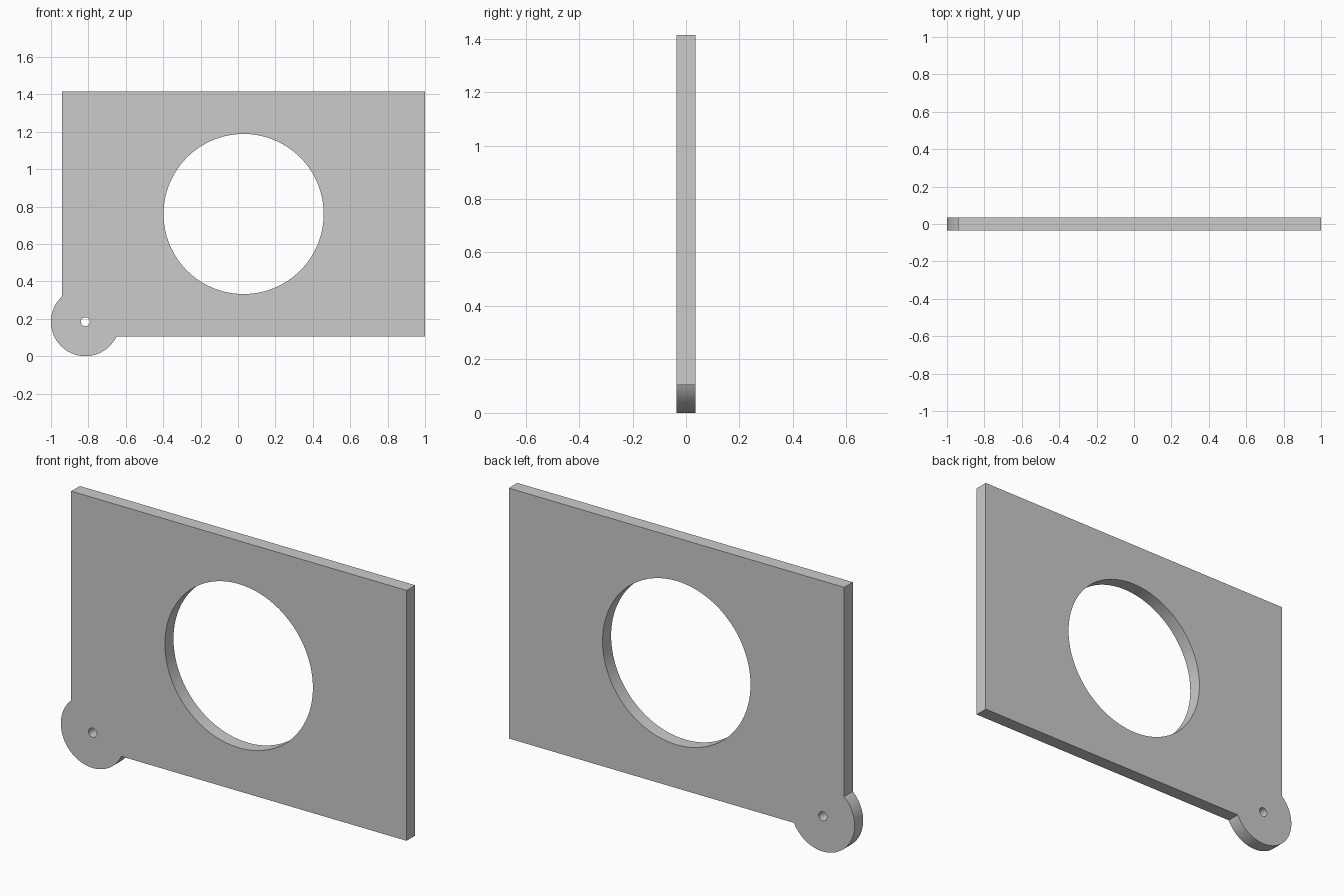
import bpy, bmesh
from math import sin, cos, atan2, sqrt, pi

if "Cube" in bpy.data.objects:
    bpy.data.objects.remove(bpy.data.objects["Cube"])

THICK = 0.071
LEFT, RIGHT, BOTTOM, TOP = -0.94, 1.0, 0.105, 1.414
LUG_X, LUG_Z, LUG_R = -0.816, 0.184, 0.184


def arc(cx, cz, r, a0, a1, n):
    return [(cx + r * cos(a0 + (a1 - a0) * i / n),
             cz + r * sin(a0 + (a1 - a0) * i / n)) for i in range(n + 1)]


def circle(cx, cz, r, n):
    return arc(cx, cz, r, 0, 2 * pi, n)[:-1]


def plate(name, loops):
    # fill the outline around its holes, then extrude to thickness
    bm = bmesh.new()
    for pts in loops:
        vs = [bm.verts.new((x, -THICK / 2, z)) for x, z in pts]
        for i, v in enumerate(vs):
            bm.edges.new((v, vs[(i + 1) % len(vs)]))
    bmesh.ops.triangle_fill(bm, edges=bm.edges[:], use_beauty=True,
                            use_dissolve=False, normal=(0, -1, 0))
    ext = bmesh.ops.extrude_face_region(bm, geom=bm.faces[:], use_keep_orig=True)
    moved = [g for g in ext["geom"] if isinstance(g, bmesh.types.BMVert)]
    bmesh.ops.translate(bm, verts=moved, vec=(0, THICK, 0))
    bmesh.ops.recalc_face_normals(bm, faces=bm.faces[:])
    mesh = bpy.data.meshes.new(name)
    bm.to_mesh(mesh)
    bm.free()
    obj = bpy.data.objects.new(name, mesh)
    bpy.context.collection.objects.link(obj)
    bpy.context.view_layer.objects.active = obj
    obj.select_set(True)
    bpy.ops.object.shade_smooth_by_angle(angle=0.5)
    return obj


# rounded corner lug meets the left and bottom plate edges
dx, dz = LEFT - LUG_X, BOTTOM - LUG_Z
start = atan2(sqrt(LUG_R**2 - dx**2), dx)
end = atan2(dz, sqrt(LUG_R**2 - dz**2)) + 2 * pi
outline = arc(LUG_X, LUG_Z, LUG_R, start, end, 64)
outline += [(RIGHT, BOTTOM), (RIGHT, TOP), (LEFT, TOP)]

# large central opening and small pivot hole
opening = circle(0.03, 0.76, 0.428, 128)
pivot_hole = circle(LUG_X, LUG_Z, 0.024, 32)

plate("mounting_plate", [outline, opening, pivot_hole])
